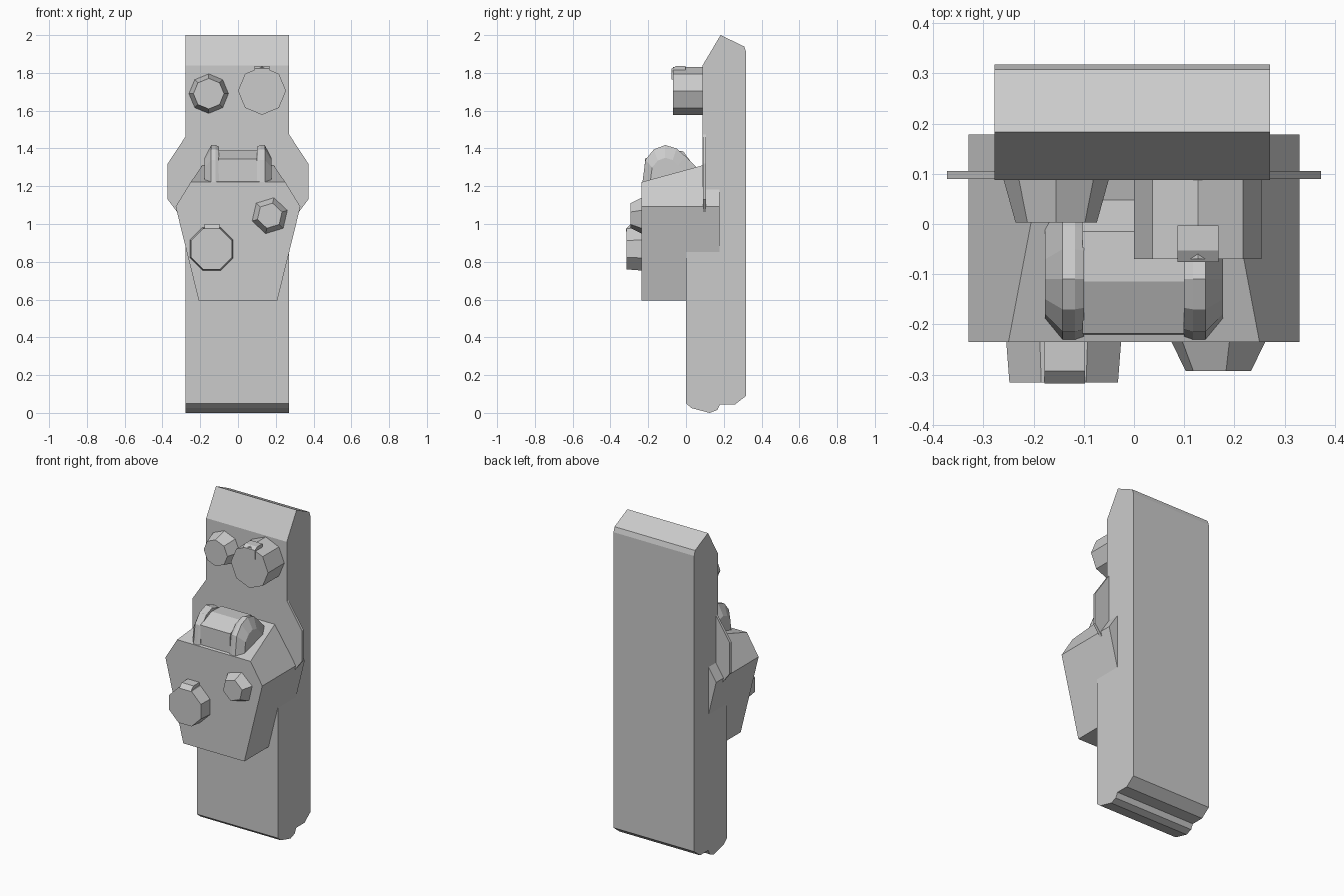
import bpy, bmesh
from math import cos, sin, pi, radians

if "Cube" in bpy.data.objects:
    bpy.data.objects.remove(bpy.data.objects["Cube"])


def loft(name, rings):
    """Skin a list of equal-length point rings and cap both ends."""
    bm = bmesh.new()
    loops = [[bm.verts.new(p) for p in r] for r in rings]
    n = len(loops[0])
    for a, b in zip(loops, loops[1:]):
        for i in range(n):
            j = (i + 1) % n
            bm.faces.new((a[i], a[j], b[j], b[i]))
    bm.faces.new(loops[0])
    bm.faces.new(loops[-1])
    bmesh.ops.recalc_face_normals(bm, faces=bm.faces)
    me = bpy.data.meshes.new(name)
    bm.to_mesh(me)
    bm.free()
    ob = bpy.data.objects.new(name, me)
    bpy.context.collection.objects.link(ob)
    return ob


def along_x(name, profile, x0, x1):
    return loft(name, [[(x, y, z) for y, z in profile] for x in (x0, x1)])


def mirrored(half):
    return half + [(-x, z) for x, z in reversed(half)]


def knob(name, sides, cx, cz, back, front, start=0):
    """Tapered polygon facing -y; back and front are (y, radius)."""
    angles = [radians(start) + 2 * pi * i / sides for i in range(sides)]
    loft(name, [[(cx + r * cos(a), y, cz + r * sin(a)) for a in angles]
                for y, r in (back, front)])


# Tall back slab, stepped behind the housing, bevelled at both ends
along_x("back_slab", [
    (0, 0.05), (0.03, 0.025), (0.125, 0), (0.165, 0.015), (0.18, 0.045),
    (0.26, 0.045), (0.318, 0.09), (0.318, 1.91), (0.308, 1.94), (0.183, 2.0),
    (0.088, 1.84), (0.088, 1.1), (0, 1.1)], -0.278, 0.271)

# Thin side plate
plate = mirrored([(0.27, 1.475), (0.372, 1.32), (0.372, 1.13), (0.29, 1.02)])
loft("side_plate", [[(x, y, z) for x, z in plate] for y in (0.09, 0.106)])

# Front housing wrapped around the slab
front = mirrored([(0.25, 1.222), (0.33, 1.092), (0.208, 0.595)])
rear = mirrored([(0.172, 1.335), (0.33, 1.092), (0.208, 0.595)])
loft("housing", [[(x, -0.235, z) for x, z in front],
                 [(x, 0.178, z) for x, z in rear]])

# Roller on top of the housing with rounded cheeks
along_x("roller", [(-0.22, 1.2), (-0.218, 1.345), (-0.115, 1.39),
                   (-0.015, 1.385), (0.055, 1.29), (0.03, 1.2)], -0.103, 0.1)
arch = [(-0.232, 1.21), (-0.215, 1.34), (-0.17, 1.395), (-0.11, 1.418),
        (-0.05, 1.4), (-0.005, 1.36), (0.06, 1.295), (0.03, 1.22)]
for side, label in ((-1, "left"), (1, "right")):
    loft("roller_cheek_" + label, [
        [(side * x, -0.11 + (y + 0.11) * s, 1.22 + (z - 1.22) * s)
         for y, z in arch]
        for x, s in ((0.1, 0.95), (0.118, 1), (0.142, 1), (0.177, 0.66))])

# Knobs
knob("upper_left_knob", 8, -0.155, 1.69, (0.1, 0.108), (0.003, 0.081))
knob("upper_right_knob", 8, 0.127, 1.705, (0.1, 0.127), (-0.07, 0.127))
knob("lower_left_knob", 8, -0.14, 0.868, (-0.22, 0.125), (-0.316, 0.117), 22.5)
knob("lower_right_knob", 6, 0.168, 1.044, (-0.23, 0.1), (-0.293, 0.068), 17)

# Pointer tabs on the two large knobs
along_x("upper_pointer", [(-0.076, 1.765), (-0.076, 1.822), (-0.053, 1.836),
                          (-0.003, 1.836), (-0.003, 1.765)], 0.087, 0.168)
along_x("lower_pointer", [(-0.318, 0.96), (-0.318, 0.975), (-0.293, 1.0),
                          (-0.225, 1.0), (-0.225, 0.96)], -0.178, -0.098)
